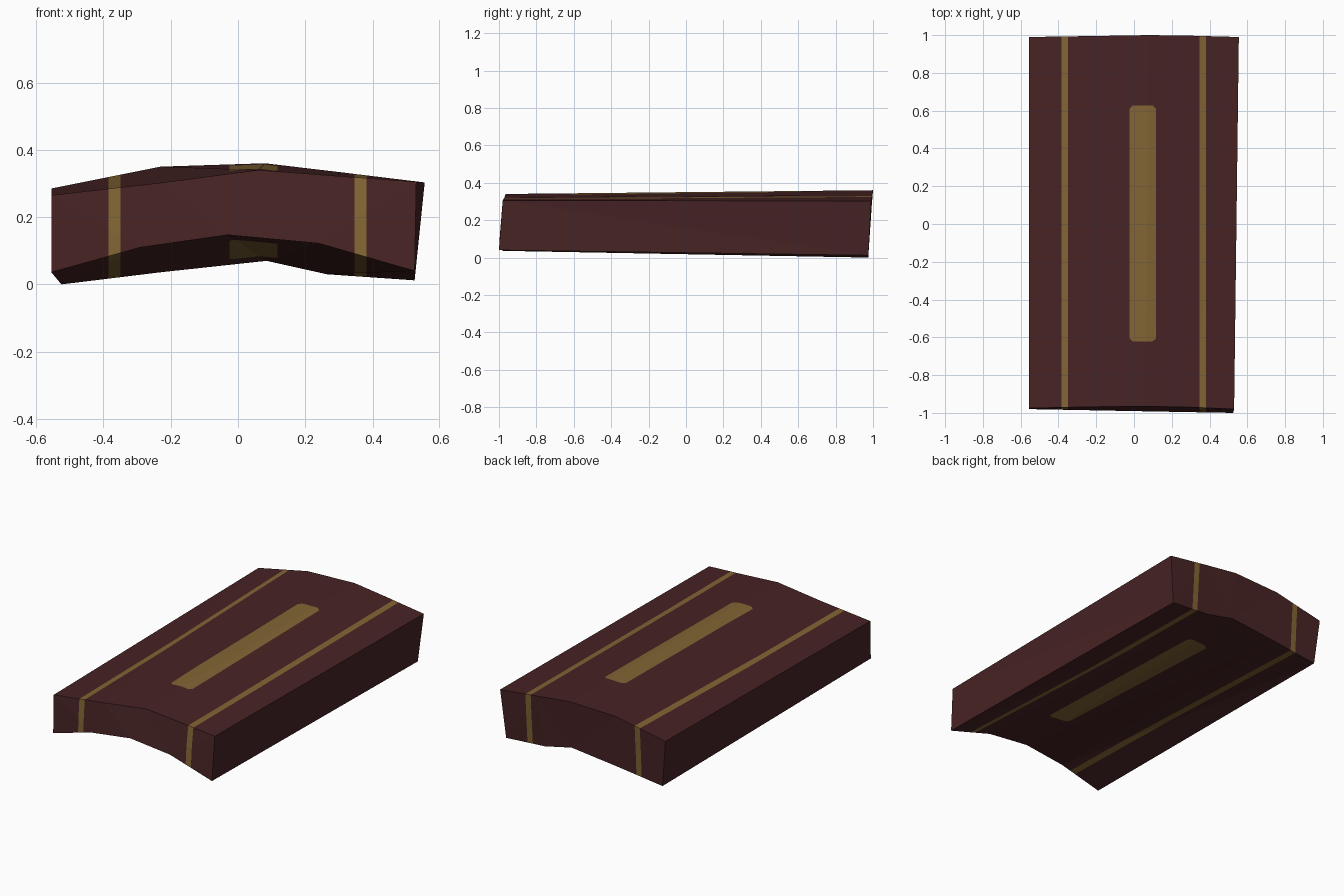
import bpy
import bmesh
from mathutils import Vector

cube = bpy.data.objects.get("Cube")
if cube:
    bpy.data.objects.remove(cube)


def make_material(name, colour):
    mat = bpy.data.materials.new(name)
    mat.use_nodes = True
    mat.diffuse_color = colour
    mat.node_tree.nodes["Principled BSDF"].inputs["Base Color"].default_value = colour
    return mat


maroon = make_material("dark maroon", (0.064, 0.017, 0.018, 1))
gold = make_material("aged gold", (0.225, 0.130, 0.034, 1))

# Arched edges of the slab, from right to left
front_top = [(-.555, -.975, .265), (-.23, -.968, .302), (.06, -.965, .34),
             (.3, -.97, .322), (.53, -.98, .305)]
front_bottom = [(-.555, -.98, .036), (-.29, -.985, .11), (-.03, -.99, .147),
                (.24, -.995, .122), (.525, -1, .04)]
back_top = [(-.555, .99, .285), (-.23, .995, .35), (.08, 1, .36),
            (.3, .997, .334), (.555, .99, .303)]
back_bottom = [(-.525, .975, 0), (-.23, .975, .036), (.085, .975, .07),
               (.265, .975, .03), (.525, .975, .012)]

# Loft a closed slab through the four edges
bm = bmesh.new()
rails = [[bm.verts.new(p) for p in rail]
         for rail in (front_bottom, back_bottom, back_top, front_top)]
for a, b in zip(rails, rails[1:] + rails[:1]):
    for i in range(len(a) - 1):
        bm.faces.new((a[i], b[i], b[i + 1], a[i + 1]))
for i in (0, -1):
    bm.faces.new([rail[i] for rail in rails])
bmesh.ops.recalc_face_normals(bm, faces=bm.faces)
bmesh.ops.triangulate(bm, faces=bm.faces)


def cut(point, normal):
    bmesh.ops.bisect_plane(bm, geom=bm.verts[:] + bm.edges[:] + bm.faces[:],
                           dist=1e-5, plane_co=point, plane_no=normal)


# Cut the outlines of the stripes and of the central inlay
stripes = [(-.385, -.35), (.346, .382)]
middle, half_width, half_length, corner = Vector((.046, .003, 0)), .071, .624, .018
for edge in stripes[0] + stripes[1]:
    cut((edge, 0, 0), (1, 0, 0))
for s in (-1, 1):
    cut(middle + Vector((s * half_width, 0, 0)), (1, 0, 0))
    cut(middle + Vector((0, s * half_length, 0)), (0, 1, 0))
    for t in (-1, 1):
        cut(middle + Vector((s * half_width, t * (half_length - corner), 0)), (s, t, 0))

# Colour the faces inside those outlines
for face in bm.faces:
    c = face.calc_center_median()
    dx, dy = abs(c.x - middle.x), abs(c.y - middle.y)
    in_stripe = any(lo < c.x < hi for lo, hi in stripes)
    in_inlay = (dx < half_width and dy < half_length
                and dx + dy < half_width + half_length - corner)
    face.material_index = int(in_stripe or in_inlay)

mesh = bpy.data.meshes.new("curved_slab")
bm.to_mesh(mesh)
bm.free()
mesh.materials.append(maroon)
mesh.materials.append(gold)
slab = bpy.data.objects.new("curved_slab", mesh)
bpy.context.collection.objects.link(slab)
